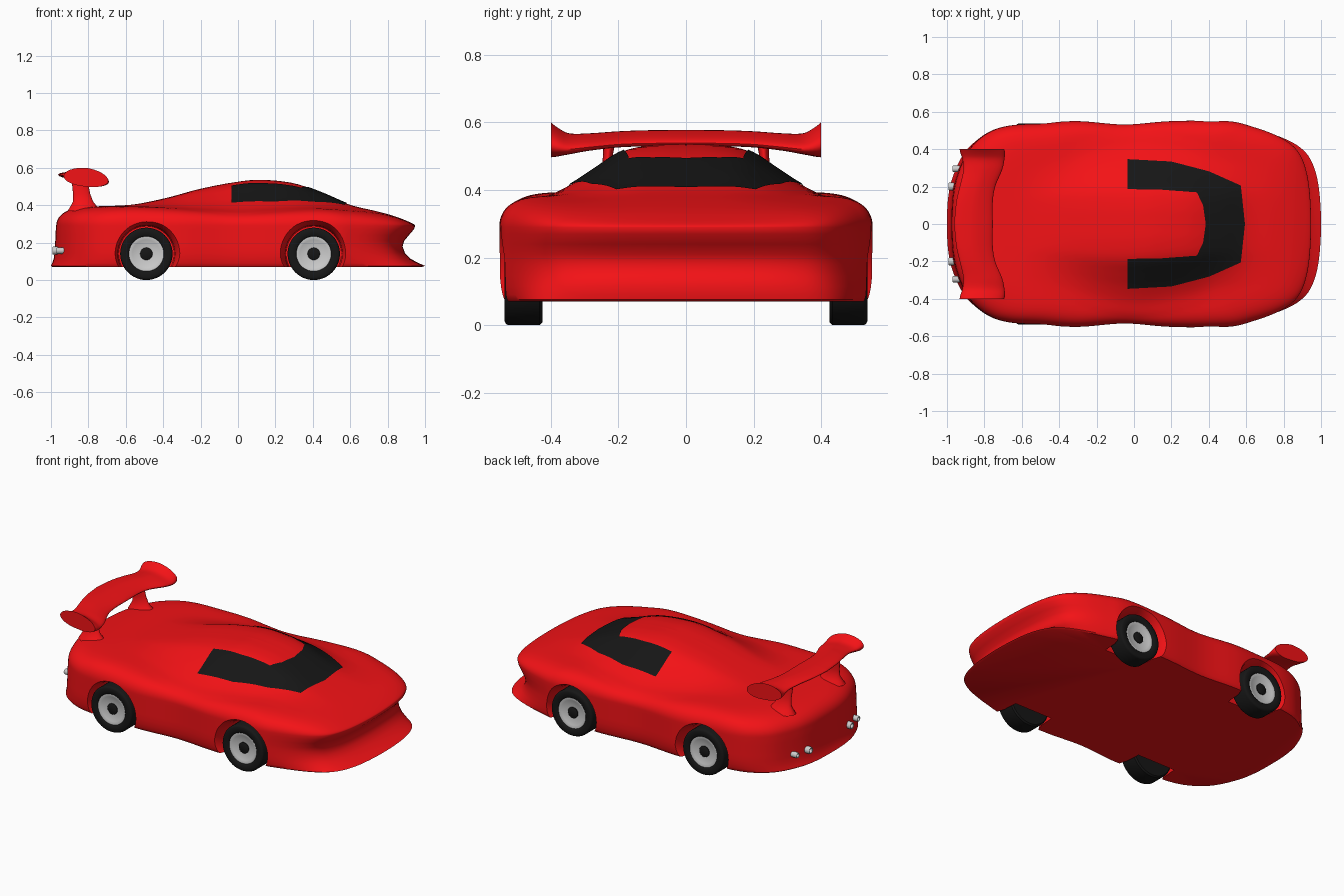
import bpy, bmesh, math
from mathutils import Vector
from mathutils.bvhtree import BVHTree

if "Cube" in bpy.data.objects:
    bpy.data.objects.remove(bpy.data.objects["Cube"])


def material(name, rgb):
    m = bpy.data.materials.new(name)
    m.diffuse_color = (*rgb, 1)
    m.use_nodes = True
    m.node_tree.nodes["Principled BSDF"].inputs["Base Color"].default_value = m.diffuse_color
    return m


RED = material("red_paint", (0.9, 0.006, 0.008))
BLACK = material("black", (0.008, 0.008, 0.008))


def curve(table, x):
    """Smooth interpolation of (x, value, ...) rows; returns the value columns."""
    n = len(table)
    if x <= table[0][0]:
        return table[0][1:]
    if x >= table[-1][0]:
        return table[-1][1:]
    i = next(k for k in range(n - 1) if table[k + 1][0] >= x)

    def slope(k, c):
        a, b = table[max(k - 1, 0)], table[min(k + 1, n - 1)]
        return (b[c] - a[c]) / (b[0] - a[0])
    p, q = table[i], table[i + 1]
    h = q[0] - p[0]
    t = (x - p[0]) / h
    return [p[c] * (2*t**3 - 3*t*t + 1) + q[c] * (3*t*t - 2*t**3)
            + h * (slope(i, c) * (t**3 - 2*t*t + t) + slope(i + 1, c) * (t**3 - t*t))
            for c in range(1, len(p))]


def loft(name, rings, mat=None, closed=True, caps=True, angle=40):
    """Skin a list of equal-length point rings."""
    bm = bmesh.new()
    vs = [[bm.verts.new(p) for p in r] for r in rings]
    n = len(rings[0])
    for a, b in zip(vs, vs[1:]):
        for i in range(n if closed else n - 1):
            j = (i + 1) % n
            bm.faces.new((a[i], a[j], b[j], b[i]))
    if caps:
        bm.faces.new(vs[0])
        bm.faces.new(vs[-1])
    bmesh.ops.recalc_face_normals(bm, faces=bm.faces)
    me = bpy.data.meshes.new(name)
    bm.to_mesh(me)
    bm.free()
    ob = bpy.data.objects.new(name, me)
    bpy.context.collection.objects.link(ob)
    if mat:
        me.materials.append(mat)
    smooth(ob, angle)
    return ob


def smooth(ob, angle=40):
    bpy.ops.object.select_all(action='DESELECT')
    bpy.context.view_layer.objects.active = ob
    ob.select_set(True)
    bpy.ops.object.shade_smooth_by_angle(angle=math.radians(angle))


def lathe(name, profile, x, z, side, mat=None, caps=True, n=48):
    """Spin (radius, y) points around a wheel axle."""
    return loft(name, [[(x + r * math.cos(2*math.pi*i/n), side * y, z + r * math.sin(2*math.pi*i/n))
                        for i in range(n)] for r, y in profile], mat, caps=caps)


# Body plan outline, rear to nose
HALF = [(-1, 0), (-.993, .15), (-.965, .27), (-.9, .4), (-.8, .485), (-.68, .525), (-.5, .538),
        (-.3, .55), (-.05, .532), (.2, .55), (.5, .55), (.65, .52), (.8, .47), (.9, .41),
        (.955, .33), (.988, .2), (1, 0)]
ext = [(HALF[1][0], -HALF[1][1])] + HALF + [(HALF[-2][0], -HALF[-2][1])]
half = []
for k in range(1, len(ext) - 2):
    P = [Vector(p) for p in ext[k - 1:k + 3]]
    for s in range(6):
        t = s / 6
        half.append(0.5 * (2*P[1] + (P[2] - P[0])*t + (2*P[0] - 5*P[1] + 4*P[2] - P[3])*t*t
                           + (3*P[1] - P[0] - 3*P[2] + P[3])*t**3))
half.append(Vector((1, 0)))
outline = half + [Vector((p.x, -p.y)) for p in half[-2:0:-1]]

# Height tables: x, centre line, shoulder deck, cabin width factor
TOP = [(-1, .40, .40, .7), (-.6, .40, .396, .7), (-.4, .435, .39, .78), (-.2, .488, .377, .93),
       (0, .526, .367, 1), (.12, .536, .37, .98), (.3, .517, .38, .9), (.45, .465, .384, .8),
       (.6, .402, .375, .77), (.75, .368, .361, .77), (.85, .345, .345, .77), (.95, .315, .315, .77)]
CABIN = [(0, 1), (.1, .98), (.19, .87), (.27, .57), (.34, .3), (.42, .08), (.5, 0)]


def height(x, y):
    zc, zd, c = curve(TOP, x)
    return zd + (zc - zd) * curve(CABIN, abs(y) / c)[0]


def stretch(p, nose, rear, wide):
    x = p.x
    if x > .5:
        x = .5 + (x - .5) * (nose - .5) / .5
    elif x < -.5:
        x = -.5 + (x + .5) * (rear + .5) / -.5
    return x, p.y * wide


# Side wall layers: z, nose x, rear x, width factor
WALL = [(.07, .985, -.992, .965), (.076, 1, -1, .975), (.09, .966, -.993, .985),
        (.115, .92, -.985, .994), (.145, .892, -.981, 1), (.18, .88, -.979, 1),
        (.21, .889, -.977, 1), (.24, .914, -.976, 1), (.27, .94, -.974, 1), (.29, .947, -.972, 1)]
rings = [[(*stretch(p, *w[1:]), w[0]) for p in outline] for w in WALL]
rim = rings[-1]
N = 36
for i in range(1, N):
    s = math.cos(math.pi / 2 * i / N)
    g = math.sqrt(1 - s**12)
    rings.append([(x * s, y * s, .29 + (height(x * s, y * s) - .29) * g) for x, y, z in rim])
body = loft("car_body", rings, RED)
tree = BVHTree.FromPolygons([v.co for v in body.data.vertices],
                            [p.vertices for p in body.data.polygons])

# Wheel arches
WHEEL_X, WHEEL_Z = (-.49, .405), .14
cutters = []
for x in WHEEL_X:
    for side in (-1, 1):
        cut = lathe("arch_cutter", [(.148, .39), (.153, .48), (.168, .53), (.19, .57), (.2, .62)],
                    x, WHEEL_Z, side)
        cut.hide_render = True
        mod = body.modifiers.new("arch", 'BOOLEAN')
        mod.operation, mod.solver, mod.object = 'DIFFERENCE', 'EXACT', cut
        cutters.append(cut)
bpy.context.view_layer.objects.active = body
for mod in list(body.modifiers):
    if mod.type == 'BOOLEAN':
        bpy.ops.object.modifier_apply(modifier=mod.name)
for cut in cutters:
    bpy.data.objects.remove(cut)
smooth(body, 40)

# Wraparound windows laid on the body
OUTER = [(-.035, .345), (.2, .332), (.4, .28), (.57, .205), (.592, 0)]
INNER = [(-.035, .185), (.15, .182), (.335, .168), (.368, .1), (.382, 0)]


def fill(pts, n=8):
    pts = pts + [(x, -y) for x, y in pts[-2::-1]]
    return [Vector(a).lerp(Vector(b), i / n) for a, b in zip(pts, pts[1:]) for i in range(n)] + [Vector(pts[-1])]


rows = []
for a, b in zip(fill(OUTER), fill(INNER)):
    row = []
    for i in range(11):
        p = a.lerp(b, i / 10)
        hit = tree.ray_cast(Vector((p.x, p.y, 2)), Vector((0, 0, -1)))
        row.append(hit[0] + hit[1] * .004)
    rows.append(row)
windows = loft("windows", rows, BLACK, closed=False, caps=False)
if sum(p.normal.z for p in windows.data.polygons) < 0:
    windows.data.flip_normals()

# Wheels
for x, end in zip(WHEEL_X, ("rear", "front")):
    for side, hand in ((-1, "right"), (1, "left")):
        label = f"{end}_{hand}"
        lathe(label + "_tyre", [(.09, .425), (.132, .425), (.14, .433), (.14, .525), (.136, .533),
                                (.128, .537), (.1, .536), (.093, .53), (.09, .515)],
              x, WHEEL_Z, side, BLACK)
        lathe(label + "_rim", [(.093, .5), (.093, .53), (.088, .531), (.075, .525), (.03, .518)],
              x, WHEEL_Z, side)
        lathe(label + "_hub", [(.033, .5), (.033, .523), (.028, .527)], x, WHEEL_Z, side, BLACK)

# Rear wing: y, trailing x, leading x, low z, high z
WING = [(0, -.962, -.755, .537, .577), (.12, -.95, -.755, .536, .576), (.2, -.932, -.742, .533, .573),
        (.29, -.912, -.705, .522, .567), (.35, -.918, -.692, .51, .568),
        (.385, -.93, -.69, .502, .588), (.4, -.932, -.694, .5, .6)]
sections = []
for k in range(-32, 33):
    y = .4 * k / 32
    xa, xb, lo, hi = curve(WING, abs(y))
    sec = []
    for i in range(32):
        c, s = math.cos(math.pi * i / 16), math.sin(math.pi * i / 16)
        sec.append(((xa + xb) / 2 + (xb - xa) / 2 * c, y,
                    (lo + hi) / 2 + (hi - lo) / 2 * s - .012 * c - .006 * abs(c)))
    sections.append(sec)
loft("rear_wing", sections, RED)

# Wing struts: z, rear x, front x, half thickness
STRUT = [(.37, -.91, -.73, .055), (.395, -.895, -.755, .038), (.42, -.882, -.775, .022),
         (.46, -.882, -.79, .015), (.51, -.887, -.8, .015), (.55, -.89, -.805, .02)]
for side, hand in ((-1, "right"), (1, "left")):
    loft(f"wing_strut_{hand}",
         [[((a + b) / 2 + (b - a) / 2 * math.cos(math.pi * i / 12),
            side * (.235 - (z - .45) * .08) + r * math.sin(math.pi * i / 12), z) for i in range(24)]
          for z, a, b, r in STRUT], RED)

# Exhaust pipes
for side in (-1, 1):
    for y, x, r in ((.2, -.988, .021), (.295, -.966, .017)):
        loft("exhaust_pipe", [[(px, side * y + q * math.cos(math.pi * i / 10),
                                .157 + q * math.sin(math.pi * i / 10)) for i in range(20)]
                              for px, q in ((x + .08, r), (x, r), (x - .005, r * .85), (x - .003, r * .65), (x + .02, r * .6))])
